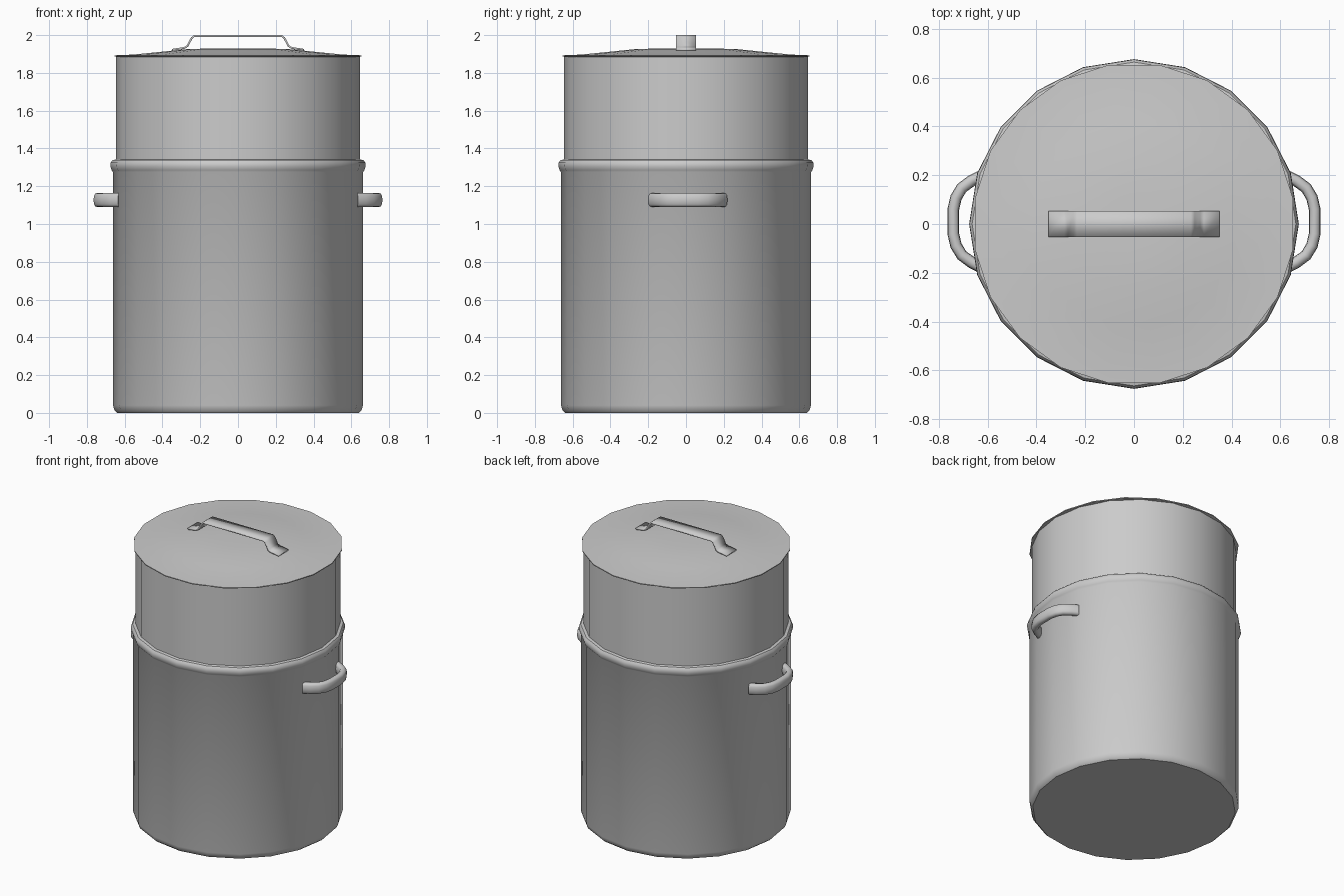
import bpy, bmesh, math
from mathutils import Vector

if "Cube" in bpy.data.objects:
    bpy.data.objects.remove(bpy.data.objects["Cube"])

SIDES = 20


def finish(name, bm, angle=35):
    bmesh.ops.recalc_face_normals(bm, faces=bm.faces)
    me = bpy.data.meshes.new(name)
    bm.to_mesh(me)
    bm.free()
    ob = bpy.data.objects.new(name, me)
    bpy.context.collection.objects.link(ob)
    bpy.ops.object.select_all(action='DESELECT')
    bpy.context.view_layer.objects.active = ob
    ob.select_set(True)
    bpy.ops.object.shade_smooth_by_angle(angle=math.radians(angle))
    return ob


def bridge(bm, a, b):
    n = len(a)
    for i in range(n):
        bm.faces.new((a[i], a[(i + 1) % n], b[(i + 1) % n], b[i]))


def lathe(name, profile, turn=0.0):
    """Revolve (radius, z) points into a capped 20-sided solid."""
    bm = bmesh.new()
    rings = []
    for r, z in profile:
        angles = [math.radians(turn) + math.tau * i / SIDES for i in range(SIDES)]
        rings.append([bm.verts.new((r * math.cos(a), r * math.sin(a), z)) for a in angles])
    for a, b in zip(rings, rings[1:]):
        bridge(bm, a, b)
    bm.faces.new(rings[0])
    bm.faces.new(rings[-1])
    return finish(name, bm)


# Pot: rounded base, wall, rolled bead, narrower upper wall
lathe("pot_body", [
    (0.640, 0.0), (0.653, 0.012), (0.662, 0.04), (0.662, 1.275),
    (0.669, 1.285), (0.676, 1.305), (0.674, 1.325), (0.664, 1.338),
    (0.646, 1.342), (0.646, 1.885)])

# Lid: thin rim and shallow dome, turned half a facet
lathe("lid", [
    (0.645, 1.884), (0.661, 1.887), (0.661, 1.893), (0.56, 1.897),
    (0.42, 1.911), (0.27, 1.926), (0.12, 1.930)], turn=9)

# Lid handle: bent flat strap
half = [(0.35, 1.922), (0.285, 1.932), (0.268, 1.942),
        (0.245, 1.985), (0.232, 1.995)]
path = [(-x, z) for x, z in half] + half[::-1]
bm = bmesh.new()
front, back = ([bm.verts.new((x, y, z)) for x, z in path] for y in (-0.053, 0.053))
for i in range(len(path) - 1):
    bm.faces.new((front[i], front[i + 1], back[i + 1], back[i]))
strap = finish("lid_handle", bm, 30)
solid = strap.modifiers.new("thickness", 'SOLIDIFY')
solid.thickness = 0.01
solid.offset = 0

# Side handles: oval bar swept along a bowed path
half = [(0.625, 0.188), (0.665, 0.168), (0.706, 0.138), (0.730, 0.098), (0.741, 0.05)]
path = [Vector((x, -y, 0)) for x, y in half] + [Vector((x, y, 0)) for x, y in half[::-1]]
for side, name in ((1, "right_handle"), (-1, "left_handle")):
    bm = bmesh.new()
    rings = []
    for i, p in enumerate(path):
        t = (path[min(i + 1, len(path) - 1)] - path[max(i - 1, 0)]).normalized()
        out = Vector((t.y, -t.x, 0))
        ring = []
        for k in range(12):
            a = math.tau * k / 12
            c, s = math.cos(a), math.sin(a)
            # Squared-off oval section
            u = math.copysign(abs(c) ** 0.75, c) * 0.024
            v = math.copysign(abs(s) ** 0.75, s) * 0.038
            q = p + out * u
            ring.append(bm.verts.new((side * q.x, q.y + 0.01, 1.127 + v)))
        rings.append(ring)
    for a, b in zip(rings, rings[1:]):
        bridge(bm, a, b)
    bm.faces.new(rings[0])
    bm.faces.new(rings[-1])
    finish(name, bm, 50)
